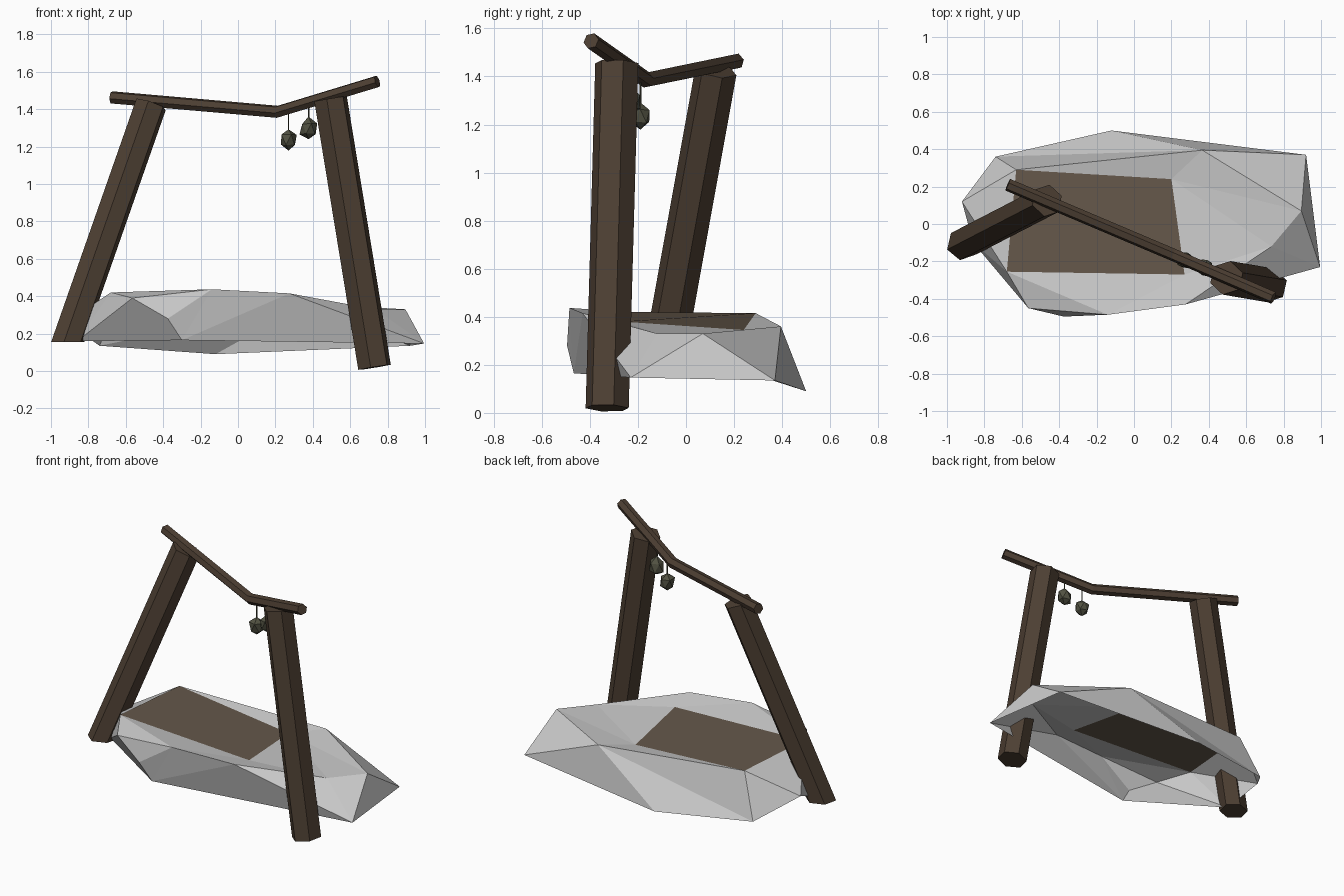
import bpy, bmesh, math, random
from mathutils import Vector

if "Cube" in bpy.data.objects:
    bpy.data.objects.remove(bpy.data.objects["Cube"])

random.seed(4)


def material(name, rgb):
    m = bpy.data.materials.new(name)
    m.diffuse_color = (*rgb, 1)
    m.use_nodes = True
    m.node_tree.nodes["Principled BSDF"].inputs["Base Color"].default_value = m.diffuse_color
    return m


wood = material("dark_wood", (0.075, 0.05, 0.033))
panel = material("brown_panel", (0.13, 0.098, 0.07))
moss = material("moss_green", (0.085, 0.085, 0.055))


def finish(name, bm, *mats):
    mesh = bpy.data.meshes.new(name)
    bm.to_mesh(mesh)
    bm.free()
    for m in mats:
        mesh.materials.append(m)
    ob = bpy.data.objects.new(name, mesh)
    bpy.context.collection.objects.link(ob)
    return ob


def sweep(name, path, radii, sides, mat, turn=0.0, flat_base=False):
    """Sweep a regular polygon along a short path and cap both ends."""
    bm = bmesh.new()
    pts = [Vector(p) for p in path]
    axis = (pts[-1] - pts[0]).normalized()
    ref = Vector((0, 1, 0)) if abs(axis.z) > 0.5 else Vector((0, 0, 1))
    rings = []
    for i, p in enumerate(pts):
        t = (pts[min(i + 1, len(pts) - 1)] - pts[max(i - 1, 0)]).normalized()
        u = ref.cross(t).normalized()
        v = t.cross(u)
        ring = []
        for k in range(sides):
            a = turn + math.tau * k / sides
            q = p + (u * math.cos(a) + v * math.sin(a)) * radii[i]
            if flat_base and i == 0:
                q += t * ((p.z - q.z) / t.z)
            ring.append(bm.verts.new(q))
        rings.append(ring)
    for r, s in zip(rings, rings[1:]):
        for k in range(sides):
            n = (k + 1) % sides
            bm.faces.new((r[k], r[n], s[n], s[k]))
    bm.faces.new(rings[0][::-1])
    bm.faces.new(rings[-1])
    bmesh.ops.recalc_face_normals(bm, faces=bm.faces)
    return finish(name, bm, mat)


# Faceted rock shell, open underneath: capitals = upper corners, small = rim
corners = {
    "A": (0.895, 0.07, 0.33), "B": (0.365, 0.395, 0.36),
    "C": (-0.63, 0.29, 0.415), "D": (-0.92, 0.12, 0.26),
    "E": (-0.68, -0.255, 0.42), "F": (-0.565, -0.45, 0.39),
    "G": (-0.14, -0.485, 0.437), "H": (0.275, -0.43, 0.415),
    "I": (0.735, -0.12, 0.33), "P": (0.20, 0.24, 0.345),
    "Q": (0.27, -0.27, 0.38), "a": (0.92, 0.37, 0.135),
    "b": (-0.12, 0.50, 0.09), "c": (-0.74, 0.36, 0.135),
    "d": (-0.86, -0.10, 0.16), "e": (-0.375, -0.495, 0.28),
    "f": (-0.30, -0.467, 0.165), "g": (0.995, -0.23, 0.147),
}
facets = ("CEQP CPB BPA PQI PIA QHI EGQ QGH EFG BCc Bcb Bba BaA Aag AgI "
          "CcD CDE EDd EdF Fdfe FeG Gef GfH Hfg HgI").split()
bm = bmesh.new()
vert = {k: bm.verts.new(p) for k, p in corners.items()}
for word in facets:
    bm.faces.new([vert[c] for c in word])
bmesh.ops.recalc_face_normals(bm, faces=bm.faces)
bm.faces.ensure_lookup_table()
if bm.faces[0].normal.z < 0:
    bmesh.ops.reverse_faces(bm, faces=bm.faces)
bm.faces[0].material_index = 1  # brown top panel
grey = material("rock_grey", (0.8, 0.8, 0.8))
finish("rock_base", bm, grey, panel)

# Leaning posts
sweep("left_post", [(-0.91, -0.105, 0.155), (-0.465, 0.125, 1.425)],
      [0.088, 0.088], 6, wood, 0.3, True)
sweep("right_post", [(0.73, -0.328, 0.02), (0.495, -0.288, 1.455)],
      [0.092, 0.092], 6, wood, 0.3)

# Bent cross beam
sweep("cross_beam",
      [(-0.675, 0.21, 1.463), (0.21, -0.165, 1.386), (0.745, -0.395, 1.548)],
      [0.034, 0.034, 0.034], 6, wood, 0.2)

# Hanging lumps on cords
for i, (x, y, top, z) in enumerate([(0.27, -0.19, 1.39, 1.235),
                                    (0.377, -0.235, 1.42, 1.295)]):
    sweep(f"cord_{i + 1}", [(x, y, z), (x, y, top)], [0.004, 0.004], 4, moss)
    bm = bmesh.new()
    bmesh.ops.create_icosphere(bm, subdivisions=1, radius=1)
    for v in bm.verts:
        s = random.uniform(0.85, 1.1)
        v.co = Vector((x + v.co.x * 0.05 * s, y + v.co.y * 0.05 * s,
                       z + v.co.z * 0.062 * s))
    finish(f"hanging_lump_{i + 1}", bm, moss)
